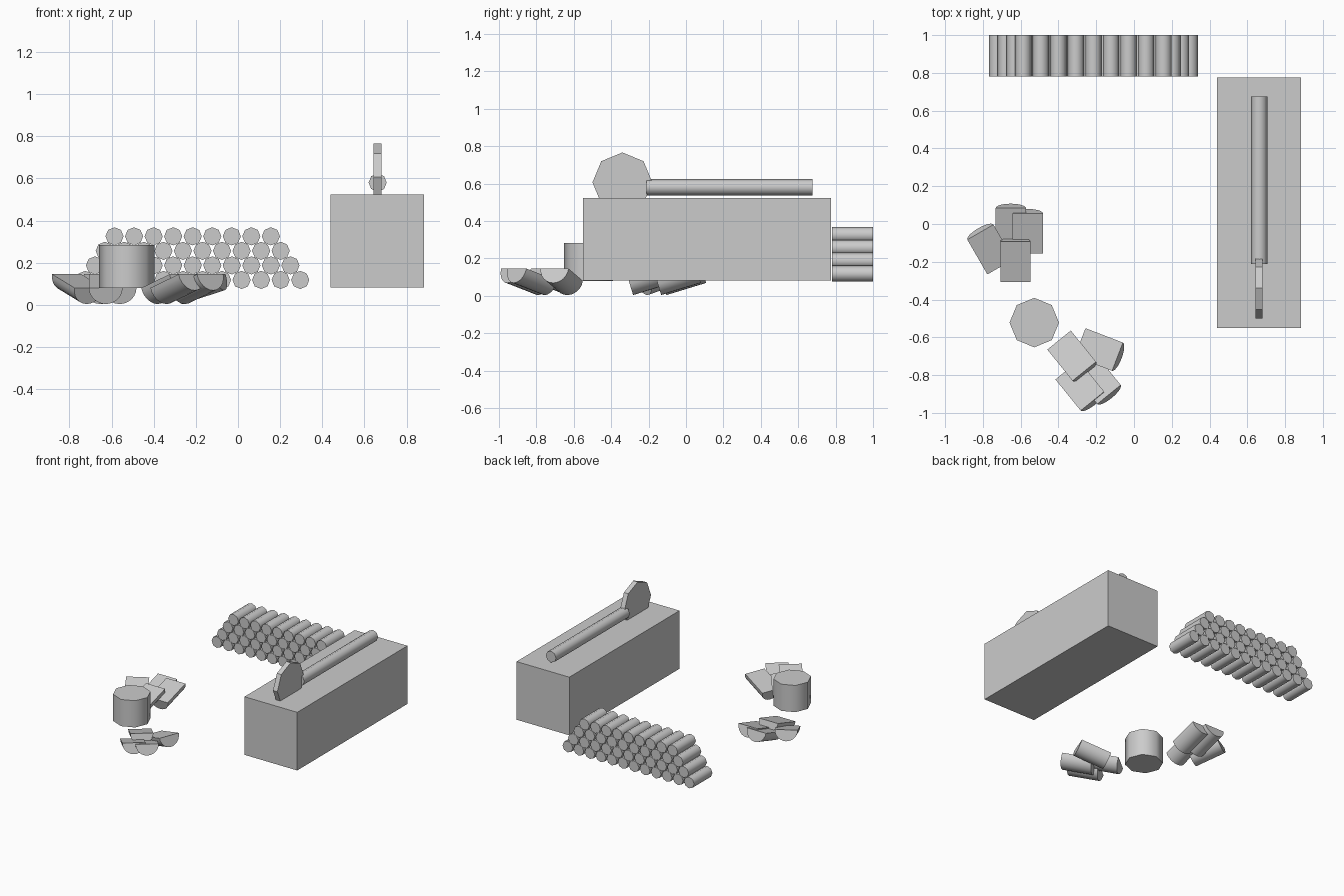
import bpy, bmesh
from math import pi, sin, cos, radians
from mathutils import Matrix, Vector

if "Cube" in bpy.data.objects:
    bpy.data.objects.remove(bpy.data.objects["Cube"])


def prism(name, profile, length, matrix, smooth=True):
    """Extrude an XZ profile along Y (centred), then place it."""
    bm = bmesh.new()
    ends = [[bm.verts.new((x, y, z)) for x, z in profile]
            for y in (-length / 2, length / 2)]
    n = len(profile)
    bm.faces.new(ends[0])
    bm.faces.new(ends[1][::-1])
    for i in range(n):
        j = (i + 1) % n
        bm.faces.new((ends[0][i], ends[0][j], ends[1][j], ends[1][i]))
    bmesh.ops.recalc_face_normals(bm, faces=bm.faces)
    me = bpy.data.meshes.new(name)
    bm.to_mesh(me)
    bm.free()
    ob = bpy.data.objects.new(name, me)
    bpy.context.collection.objects.link(ob)
    ob.matrix_world = matrix
    if smooth:
        bpy.ops.object.select_all(action='DESELECT')
        ob.select_set(True)
        bpy.context.view_layer.objects.active = ob
        bpy.ops.object.shade_smooth_by_angle(angle=radians(50))
    return ob


def arc(r, start, stop, steps, closed=False):
    count = steps if closed else steps + 1
    return [(r * cos(start + (stop - start) * i / steps),
             r * sin(start + (stop - start) * i / steps)) for i in range(count)]


def octagon(r):
    return arc(r, 0, 2 * pi, 8, True)


def at(x, y, z):
    return Matrix.Translation((x, y, z))


# Long chopping block
w, h = 0.222, 0.221
prism("work_block", [(-w, -h), (w, -h), (w, h), (-w, h)], 1.325,
      at(0.661, 0.113, 0.302), smooth=False)

# Axe: handle resting on the block, octagonal blade sunk into it
prism("axe_handle", octagon(0.043), 0.887, at(0.663, 0.232, 0.58))
prism("axe_blade", octagon(0.16), 0.037,
      at(0.663, -0.34, 0.606) @ Matrix.Rotation(pi / 2, 4, 'Z'), smooth=False)

# Stacked log pile
for row in range(4):
    count = 12 - row
    for i in range(count):
        x = -0.215 + (i - (count - 1) / 2) * 0.0928
        prism(f"log_{row}_{i}", octagon(0.043), 0.22,
              at(x, 0.89, 0.118 + row * 0.069))

# Round stump
prism("stump", octagon(0.131), 0.203,
      at(-0.528, -0.522, 0.1815) @ Matrix.Rotation(pi / 2, 4, 'X'))

# Split half logs, tilted: one heap, repeated turned around
half = arc(0.08, pi, 2 * pi, 12)
heap = [(-0.024, 0.178, 0), (0.066, 0.15, 0), (0, 0, 0), (-0.132, 0.065, 30)]
for k, (hx, hy, turn) in enumerate([(-0.628, -0.20, 0), (-0.33, -0.697, -141)]):
    base = at(hx, hy, 0.1125) @ Matrix.Rotation(radians(turn), 4, 'Z')
    for i, (x, y, a) in enumerate(heap):
        prism(f"split_log_{k}_{i}", half, 0.222,
              base @ at(x, y, 0) @ Matrix.Rotation(radians(a), 4, 'Z')
              @ Matrix.Rotation(radians(17), 4, 'X'))
